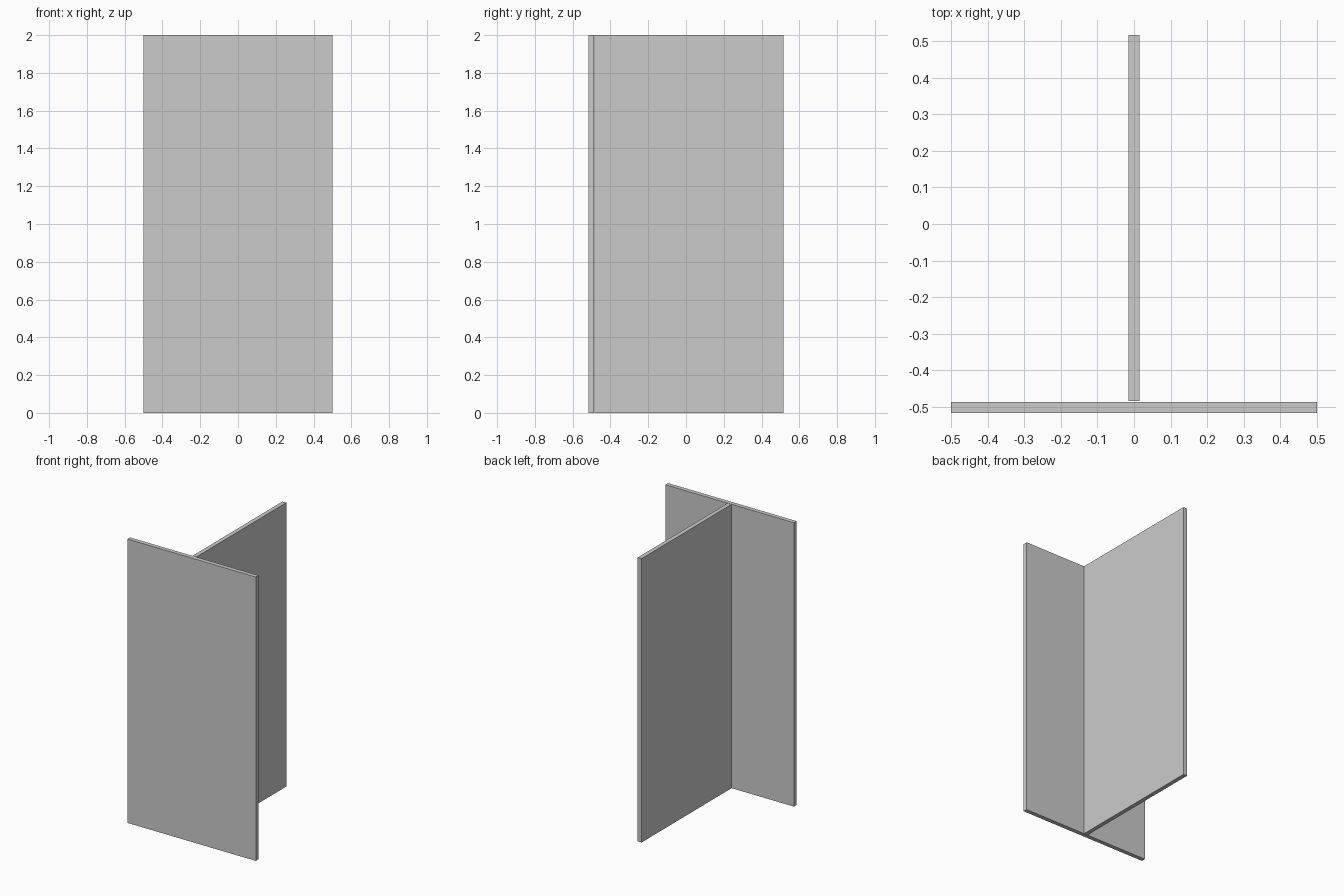
import bpy

if "Cube" in bpy.data.objects:
    bpy.data.objects.remove(bpy.data.objects["Cube"])

HEIGHT = 2.0
WIDTH = 1.0
THICK = 0.03
GAP = 0.002  # hairline joint between the two panels
HALF_DEPTH = (WIDTH + THICK + GAP) / 2


def panel(name, size, x, y):
    """Upright board standing on z = 0."""
    bpy.ops.mesh.primitive_cube_add(size=1, location=(x, y, size[2] / 2))
    obj = bpy.context.object
    obj.name = name
    obj.scale = size
    bpy.ops.object.transform_apply(location=False, rotation=False, scale=True)
    return obj


# Wide panel across the front
panel("front_panel", (WIDTH, THICK, HEIGHT), 0, -HALF_DEPTH + THICK / 2)

# Divider running straight back from the middle of the front panel
panel("divider_panel", (THICK, WIDTH, HEIGHT), 0, HALF_DEPTH - WIDTH / 2)
